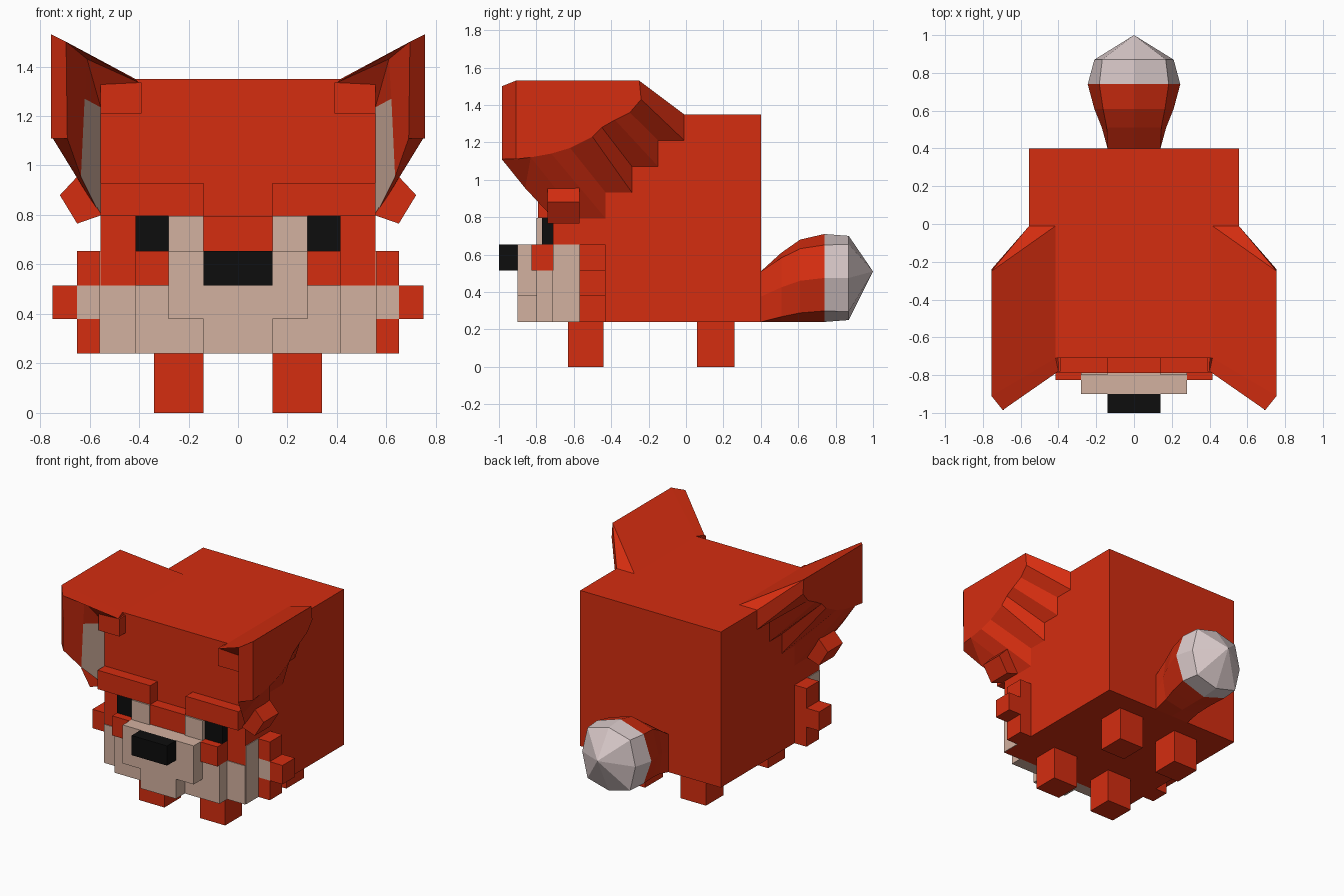
import bpy, bmesh, math

cube = bpy.data.objects.get("Cube")
if cube:
    bpy.data.objects.remove(cube)


def material(name, rgb):
    m = bpy.data.materials.new(name)
    m.use_nodes = True
    m.diffuse_color = (*rgb, 1)
    m.node_tree.nodes["Principled BSDF"].inputs["Base Color"].default_value = (*rgb, 1)
    return m


RED = material("fur_red", (0.66, 0.026, 0.005))
BEIGE = material("muzzle_beige", (0.65, 0.44, 0.35))
BLACK = material("black", (0.004, 0.004, 0.004))
PALE = material("tail_tip_pale", (0.70, 0.59, 0.59))


def finish(name, bm, mats):
    bmesh.ops.recalc_face_normals(bm, faces=bm.faces)
    me = bpy.data.meshes.new(name)
    bm.to_mesh(me)
    bm.free()
    for m in mats:
        me.materials.append(m)
    ob = bpy.data.objects.new(name, me)
    bpy.context.collection.objects.link(ob)
    return ob


def box(name, x, y, z, mat, front=None):
    """Box from ranges; front optionally recolours the -y face."""
    bm = bmesh.new()
    bmesh.ops.create_cube(bm, size=1)
    for v in bm.verts:
        v.co = [(a + b) / 2 + c * (b - a) for c, (a, b) in zip(v.co, (x, y, z))]
    bm.normal_update()
    if front:
        for f in bm.faces:
            f.material_index = int(f.normal.y < -0.9)
    return finish(name, bm, [mat, front] if front else [mat])


def pair(name, x, y, z, mat, front=None):
    box("left_" + name, x, y, z, mat, front)
    box("right_" + name, (-x[1], -x[0]), y, z, mat, front)


# Voxel grid rows used by the face
FRONT = -0.71
Z0, Z1, Z2, Z3, Z4, Z5 = 0.24, 0.38, 0.515, 0.655, 0.795, 0.93

# Body and legs
box("body", (-0.555, 0.555), (FRONT, 0.40), (Z0, 1.35), RED)
pair("front_leg", (0.14, 0.34), (-0.63, -0.44), (0, Z0), RED)
pair("back_leg", (0.14, 0.34), (0.06, 0.26), (0, Z0), RED)

# Face
box("chin_patch", (-0.555, 0.555), (FRONT - 0.005, FRONT), (Z0, Z2), BEIGE)
box("jaw", (-0.415, 0.415), (-0.80, FRONT), (Z0, Z2), BEIGE)
box("muzzle", (-0.28, 0.28), (-0.90, FRONT), (Z1, Z3), BEIGE)
box("muzzle_chin", (-0.14, 0.14), (-0.90, FRONT), (Z0, Z1), BEIGE)
box("nose", (-0.14, 0.14), (-1.0, -0.90), (Z2, Z3), BLACK)
box("nose_bridge", (-0.14, 0.14), (-0.79, FRONT), (Z3, Z4), RED)
pair("muzzle_stripe", (0.14, 0.28), (-0.80, FRONT), (Z3, Z4), BEIGE)
pair("eye", (0.28, 0.415), (-0.77, FRONT), (Z3, Z4), BLACK)
pair("under_eye", (0.28, 0.415), (-0.825, FRONT), (Z2, Z3), RED)
pair("brow", (0.14, 0.555), (-0.79, FRONT), (Z4, Z5), RED)

# Cheeks
pair("side_patch", (0.555, 0.56), (FRONT, -0.57), (Z0, Z3), BEIGE)
for label, lo, hi, front in (("lower", Z0, Z1, None), ("middle", Z1, Z2, BEIGE),
                             ("upper", Z2, Z3, None)):
    pair(label + "_cheek", (0.555, 0.65), (-0.57, -0.43), (lo, hi), RED, front)
pair("cheek_tip", (0.65, 0.75), (-0.57, -0.43), (Z1, Z2), RED)

# Ears: stepped base on the body side, flaring to a flat outer wall, hollow in front
CURVE = [(-0.25, 1.53), (-0.24, 1.43), (-0.30, 1.36), (-0.38, 1.32), (-0.45, 1.28),
         (-0.50, 1.23), (-0.62, 1.17), (-0.72, 1.14), (-0.83, 1.12)]


def ear(name, side):
    bm = bmesh.new()

    def vert(x, y, z):
        return bm.verts.new((x * side, y, z))

    def face(*vs, mat=0):
        bm.faces.new(vs).material_index = mat

    steps = [vert(0.555, -0.01 - 0.14 * (i // 2), 1.35 - 0.139 * ((i + 1) // 2))
             for i in range(len(CURVE))]
    outer = [vert(0.755, y, z) for y, z in CURVE]
    top_back = vert(0.415, -0.01, 1.35)
    top_front = vert(0.415, -0.71, 1.35)
    root = vert(0.40, -0.78, 1.335)
    wall_t, wall_b = vert(0.755, -0.91, 1.53), vert(0.755, -0.91, 1.11)
    rim_t, rim_b = vert(0.695, -0.985, 1.50), vert(0.69, -0.985, 1.11)
    in_t, in_m, in_b = (vert(0.61, -0.86, 1.43), vert(0.62, -0.86, 1.27),
                        vert(0.635, -0.86, 0.955))
    deep_m, deep_b = vert(0.555, FRONT, 1.235), vert(0.555, FRONT, Z4)

    for i in range(len(CURVE) - 1):
        face(steps[i], steps[i + 1], outer[i + 1], outer[i])
    face(top_back, steps[0], outer[0])
    face(top_back, outer[0], wall_t, top_front)
    face(top_front, wall_t, rim_t, root)
    face(*outer, wall_b, wall_t)
    face(wall_t, wall_b, rim_b, rim_t)
    face(rim_t, rim_b, in_b, in_m, in_t)
    face(in_m, in_b, deep_b, deep_m, mat=1)
    face(in_t, in_m, deep_m)
    face(rim_t, in_t, root)
    face(in_t, deep_m, root)
    face(outer[-1], steps[-1], deep_b, in_b)
    face(outer[-1], in_b, rim_b, wall_b)
    face(*steps, deep_b, deep_m, root, top_front, top_back)
    finish(name, bm, [RED, BEIGE])


def tuft(name, side):
    """Pointed block of fur below the ear."""
    bm = bmesh.new()
    outline = [(0.55, 0.80), (0.65, 0.765), (0.72, 0.88), (0.65, 0.955)]
    base = bm.faces.new([bm.verts.new((x * side, -0.57, z)) for x, z in outline])
    ext = bmesh.ops.extrude_face_region(bm, geom=[base], use_keep_orig=True)
    for g in ext["geom"]:
        if isinstance(g, bmesh.types.BMVert):
            g.co.y = -0.74
    finish(name, bm, [RED])


for word, s in (("left", 1), ("right", -1)):
    ear(word + "_ear", s)
    tuft(word + "_ear_tuft", s)
pair("ear_root", (0.39, 0.555), (-0.78, FRONT), (1.21, 1.335), RED)

# Tail: eight-sided rings of (y, half width, bottom, top, squareness), then a point
RINGS = [(0.40, 0.14, 0.24, 0.51, 1.0), (0.51, 0.17, 0.24, 0.61, 0.85),
         (0.61, 0.21, 0.24, 0.68, 0.78), (0.74, 0.245, 0.24, 0.71, 0.75),
         (0.87, 0.21, 0.25, 0.70, 0.8)]
bm = bmesh.new()
loops = []
for y, w, lo, hi, sq in RINGS:
    loop = []
    for i in range(8):
        a = i * math.pi / 4
        k = sq * math.sqrt(2) if i % 2 else 1
        loop.append(bm.verts.new((w * k * math.sin(a), y,
                                  (lo + hi) / 2 + (hi - lo) / 2 * k * math.cos(a))))
    loops.append(loop)
tip = bm.verts.new((0, 1.0, 0.51))
bm.faces.new(loops[0])
for r, (a, b) in enumerate(zip(loops, loops[1:])):
    for i in range(8):
        j = (i + 1) % 8
        bm.faces.new((a[i], a[j], b[j], b[i])).material_index = int(r == 3)
for i in range(8):
    bm.faces.new((loops[-1][i], loops[-1][(i + 1) % 8], tip)).material_index = 1
finish("tail", bm, [RED, PALE])
